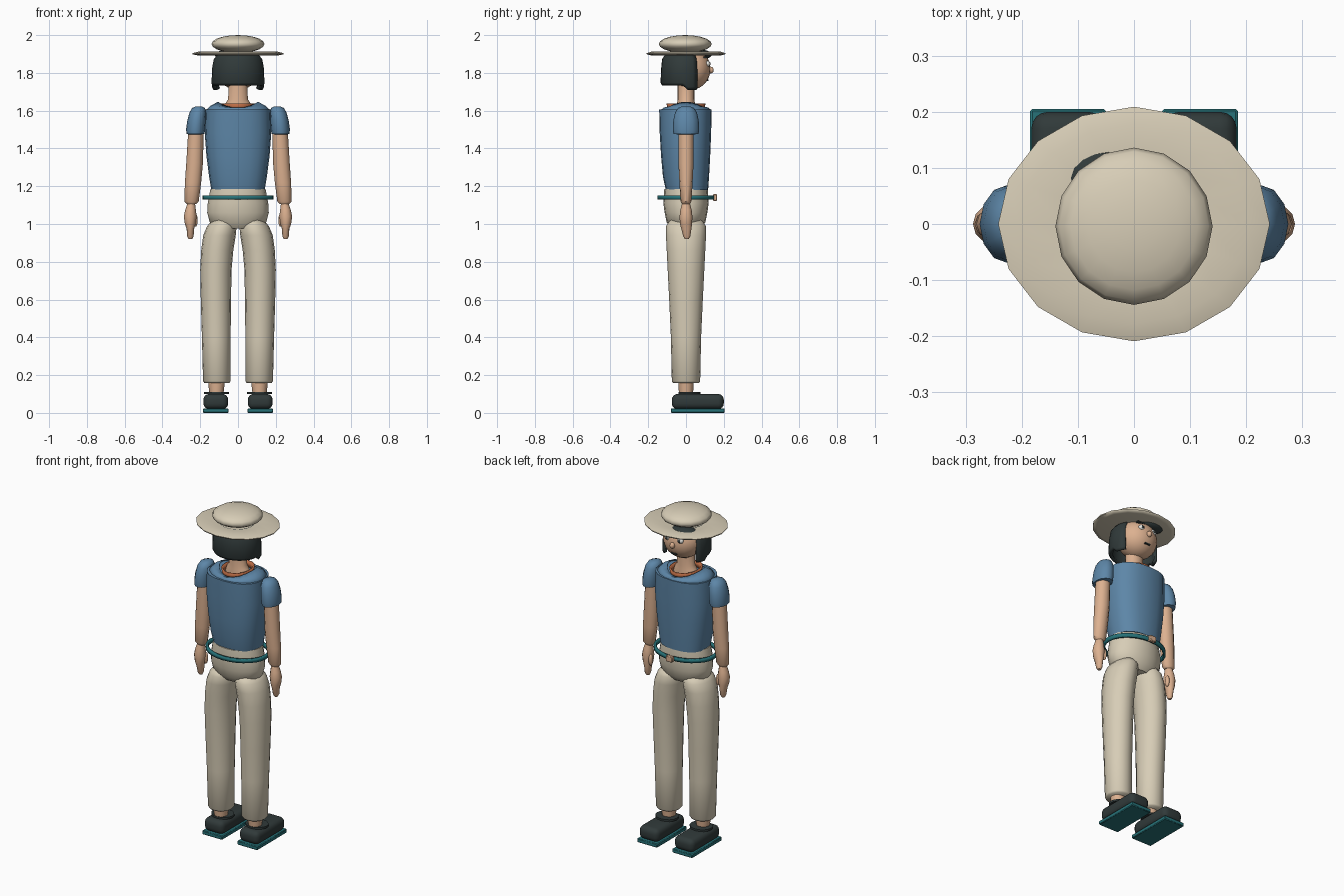
import bpy, bmesh, math
from mathutils import Vector


def material(name, rgb):
    m = bpy.data.materials.new(name)
    m.diffuse_color = (*rgb, 1)
    return m


CREAM = material("cream cloth", (0.68, 0.61, 0.47))
BLUE = material("blue cloth", (0.11, 0.24, 0.39))
SKIN = material("skin", (0.72, 0.44, 0.28))
DARK = material("charcoal", (0.03, 0.042, 0.042))
TEAL = material("teal", (0.02, 0.17, 0.19))
RUST = material("terracotta", (0.50, 0.15, 0.06))
WHITE = material("eye white", (0.8, 0.8, 0.76))


def finish(name, bm, mat, angle=40):
    bmesh.ops.recalc_face_normals(bm, faces=bm.faces[:])
    me = bpy.data.meshes.new(name)
    bm.to_mesh(me)
    bm.free()
    me.materials.append(mat)
    ob = bpy.data.objects.new(name, me)
    bpy.context.collection.objects.link(ob)
    bpy.ops.object.select_all(action='DESELECT')
    ob.select_set(True)
    bpy.context.view_layer.objects.active = ob
    bpy.ops.object.shade_smooth_by_angle(angle=math.radians(angle))
    return ob


def loft(name, rings, mat, n=16, caps=(True, True), power=2.0, arc=None, lift=None, angle=40):
    """Rings are (z, centre x, centre y, radius x, radius y); lift bends z by ring and angle."""
    bm = bmesh.new()
    a0, a1 = arc or (0, math.tau)
    count = n + 1 if arc else n
    rows = []
    for i, (z, cx, cy, rx, ry) in enumerate(rings):
        row = []
        for k in range(count):
            a = a0 + (a1 - a0) * k / n
            c, s = math.cos(a), math.sin(a)
            x = cx + rx * math.copysign(abs(c) ** (2 / power), c)
            y = cy + ry * math.copysign(abs(s) ** (2 / power), s)
            row.append(bm.verts.new((x, y, z + (lift(i, a) if lift else 0))))
        rows.append(row)
    for r0, r1 in zip(rows, rows[1:]):
        for k in range(n):
            j = (k + 1) % count
            bm.faces.new((r0[k], r0[j], r1[j], r1[k]))
    if not arc:
        if caps[0]:
            bm.faces.new(rows[0][::-1])
        if caps[1]:
            bm.faces.new(rows[-1])
    return finish(name, bm, mat, angle)


def ball(name, loc, size, mat, u=16, v=10):
    bm = bmesh.new()
    bmesh.ops.create_uvsphere(bm, u_segments=u, v_segments=v, radius=1)
    for vert in bm.verts:
        vert.co = Vector(vert.co[i] * size[i] + loc[i] for i in range(3))
    return finish(name, bm, mat, 60)


def box(name, lo, hi, mat, bevel=0.0, segments=3):
    bm = bmesh.new()
    bmesh.ops.create_cube(bm, size=1)
    for vert in bm.verts:
        vert.co = Vector((lo[i] + hi[i]) / 2 + vert.co[i] * (hi[i] - lo[i]) for i in range(3))
    if bevel:
        bmesh.ops.bevel(bm, geom=bm.edges[:], offset=bevel, segments=segments,
                        profile=0.5, affect='EDGES')
    return finish(name, bm, mat)


def thicken(ob, amount):
    mod = ob.modifiers.new("thickness", 'SOLIDIFY')
    mod.thickness = amount
    mod.offset = 0


# Hat: thin oval brim and domed crown
loft("hat_brim", [(1.893, 0, 0, 0.215, 0.185), (1.898, 0, 0, 0.24, 0.207),
                  (1.904, 0, 0, 0.242, 0.209), (1.914, 0, 0, 0.205, 0.178),
                  (1.909, 0, 0, 0.13, 0.12)], CREAM, angle=60)
ball("hat_crown", (0, -0.004, 1.953), (0.14, 0.14, 0.047), CREAM)

# Head and hair
HEAD, HEAD_R = (0, 0.025, 1.82), (0.115, 0.105, 0.11)
ball("head", HEAD, HEAD_R, SKIN, 20, 14)


def face_y(x, z):
    return HEAD[1] + HEAD_R[1] * math.sqrt(1 - (x / HEAD_R[0]) ** 2 - ((z - HEAD[2]) / HEAD_R[2]) ** 2)


EDGE = math.radians(35)
hair = loft("bob_hair", [(1.737, 0, -0.01, 0.124, 0.108), (1.75, 0, -0.01, 0.131, 0.116),
                         (1.82, 0, -0.01, 0.129, 0.113), (1.87, 0, -0.01, 0.12, 0.108),
                         (1.905, 0, -0.01, 0.09, 0.085)], DARK, n=20,
            arc=(math.pi - EDGE, math.tau + EDGE),
            lift=lambda i, a: -0.022 if i < 2 and math.sin(a) > 0.1 else 0)
thicken(hair, 0.018)
ball("fringe", (-0.045, 0.082, 1.897), (0.08, 0.055, 0.025), DARK)

# Face
for side, s in (("left", -1), ("right", 1)):
    x, y = s * 0.042, face_y(0.042, 1.848)
    ball(side + "_eye", (x, y - 0.005, 1.848), (0.019, 0.014, 0.016), WHITE, 12, 8)
    ball(side + "_iris", (x, y + 0.006, 1.848), (0.008, 0.006, 0.009), DARK, 10, 6)
    y = face_y(0.042, 1.882)
    box(side + "_brow", (x - 0.022, y - 0.01, 1.878), (x + 0.022, y + 0.009, 1.886), DARK)
ball("nose", (0, 0.13, 1.815), (0.015, 0.017, 0.018), SKIN, 10, 8)
box("mouth", (-0.018, 0.1, 1.757), (0.018, face_y(0, 1.76) + 0.006, 1.764), DARK)

# Neck, scarf band and shirt
loft("neck", [(1.60, 0, 0, 0.078, 0.05), (1.64, 0, 0, 0.066, 0.047),
              (1.66, 0, 0, 0.052, 0.045), (1.75, 0, 0, 0.05, 0.045)], SKIN)
band = loft("scarf_band", [(1.603, 0, 0, 0.075, 0.092), (1.638, 0, 0, 0.082, 0.098)],
            RUST, n=20, caps=(False, False))
thicken(band, 0.01)
loft("shirt_body", [(1.18, 0, 0.005, 0.141, 0.112), (1.25, 0, 0, 0.153, 0.122),
                    (1.36, 0, -0.002, 0.167, 0.13), (1.48, 0, -0.003, 0.176, 0.136),
                    (1.605, 0, -0.003, 0.172, 0.139)], BLUE, n=20, power=2.4)
yoke = loft("shirt_yoke", [(1.60, 0, 0, 0.17, 0.134), (1.615, 0, 0, 0.145, 0.115),
                           (1.612, 0, 0, 0.105, 0.096)], BLUE, n=20, caps=(False, False),
            lift=lambda i, a: (0, 0.008, 0.033)[i] * math.cos(a) ** 2)
thicken(yoke, 0.005)

# Trousers seat and belt
loft("trouser_seat", [(0.975, 0, 0, 0.10, 0.075), (1.01, 0, 0, 0.15, 0.103),
                      (1.06, 0, 0, 0.163, 0.113), (1.11, 0, 0, 0.16, 0.12),
                      (1.185, 0, 0, 0.146, 0.115)], CREAM, n=20)
belt = loft("belt", [(1.129, 0, 0, 0.182, 0.143), (1.151, 0, 0, 0.182, 0.143)],
            TEAL, n=28, caps=(False, False))
thicken(belt, 0.014)
box("belt_buckle", (-0.022, 0.143, 1.122), (0.022, 0.165, 1.158), SKIN, 0.004, 1)

# Limbs, mirrored left and right
for side, s in (("left", -1), ("right", 1)):
    def part(name, rings, mat, **kw):
        return loft(side + "_" + name, [(z, s * cx, *r) for z, cx, *r in rings], mat, **kw)

    part("sleeve", [(1.475, 0.226, 0, 0.038, 0.05), (1.477, 0.225, 0, 0.047, 0.066),
                    (1.50, 0.224, 0, 0.051, 0.07), (1.55, 0.219, 0, 0.049, 0.067),
                    (1.59, 0.213, 0, 0.044, 0.058), (1.614, 0.209, 0, 0.034, 0.042),
                    (1.623, 0.207, 0, 0.015, 0.02)], BLUE, n=12, angle=50)
    part("arm", [(1.105, 0.246, 0, 0.024, 0.02), (1.12, 0.246, 0, 0.038, 0.029),
                 (1.22, 0.238, 0, 0.043, 0.035), (1.32, 0.23, 0, 0.044, 0.04),
                 (1.50, 0.222, 0, 0.041, 0.041)], SKIN, n=12)
    part("hand", [(0.92, 0.252, 0.004, 0.010, 0.010), (0.935, 0.252, 0.004, 0.017, 0.019),
                  (0.975, 0.252, 0.002, 0.02, 0.027), (1.0, 0.253, 0, 0.028, 0.032),
                  (1.04, 0.253, 0, 0.034, 0.034), (1.075, 0.251, 0, 0.028, 0.03),
                  (1.115, 0.247, 0, 0.019, 0.019)], SKIN, n=12, angle=60)
    ball(side + "_thumb", (s * 0.225, 0.015, 1.02), (0.012, 0.014, 0.035), SKIN, 10, 8)

    part("trouser_leg", [(0.158, 0.112, 0, 0.066, 0.068), (0.168, 0.112, 0, 0.073, 0.075),
                         (0.40, 0.115, 0, 0.076, 0.08), (0.60, 0.117, 0, 0.08, 0.089),
                         (0.76, 0.117, 0, 0.083, 0.097), (0.86, 0.11, 0, 0.085, 0.102),
                         (0.94, 0.098, 0, 0.086, 0.106), (0.99, 0.085, 0, 0.078, 0.105),
                         (1.02, 0.08, 0, 0.055, 0.085)], CREAM, angle=60)
    part("ankle", [(0.09, 0.114, 0, 0.036, 0.036), (0.125, 0.114, 0, 0.04, 0.039),
                   (0.18, 0.114, 0, 0.046, 0.042)], SKIN, n=12)
    part("ankle_strap", [(0.099, 0.114, 0.018, 0.066, 0.058),
                         (0.111, 0.114, 0.018, 0.066, 0.058)], DARK)
    xs = sorted((s * 0.05, s * 0.185))
    box(side + "_shoe", (xs[0] + 0.002, -0.075, 0.02), (xs[1] - 0.002, 0.2, 0.1), DARK, 0.03, 4)
    box(side + "_sole", (xs[0], -0.08, 0), (xs[1], 0.205, 0.024), TEAL, 0.004, 1)
